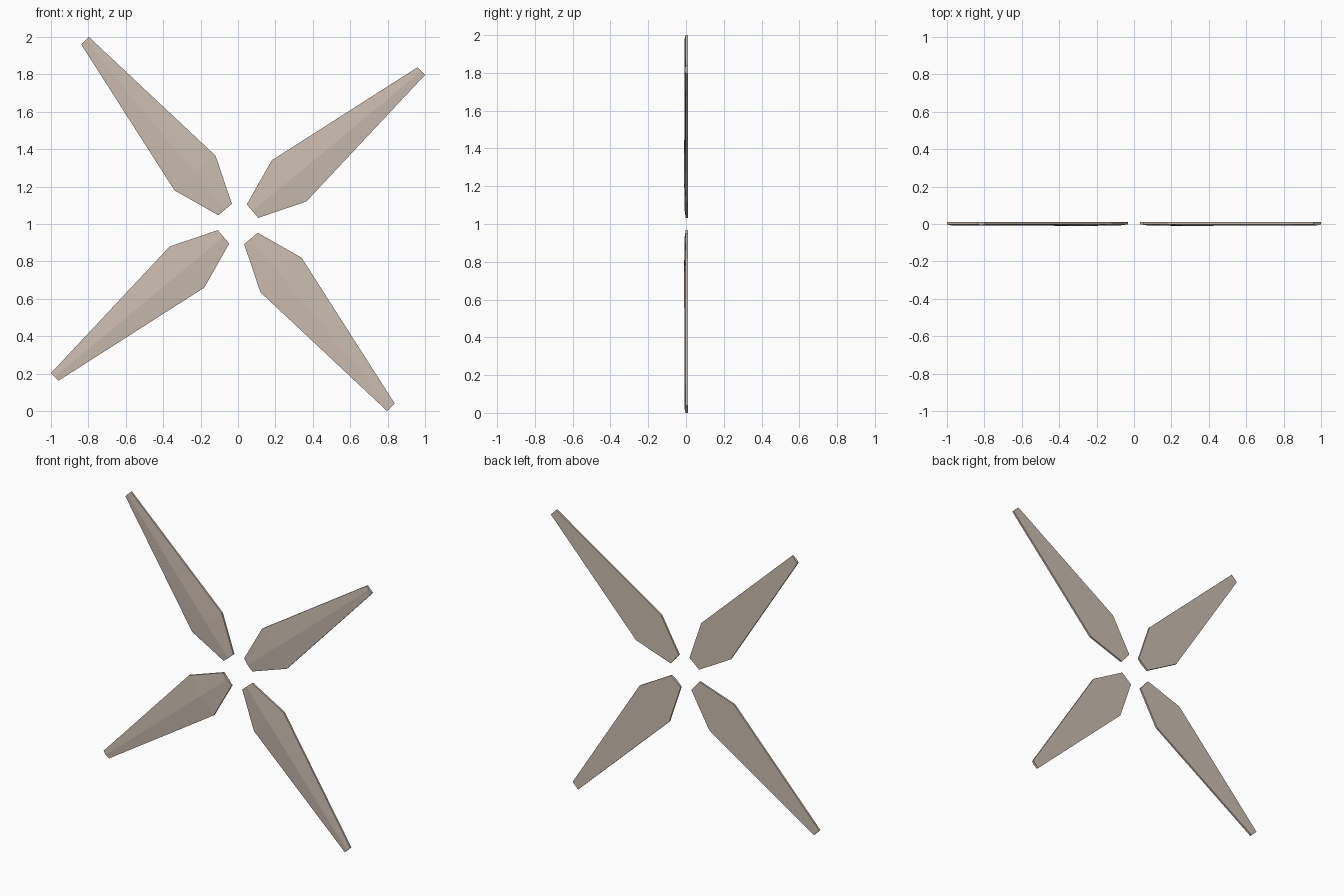
import bpy
from mathutils import Matrix, Vector
from math import pi

if "Cube" in bpy.data.objects:
    bpy.data.objects.remove(bpy.data.objects["Cube"])

# half-blade stations: left edge, right edge (x, z from hub centre), ridge depth
STATIONS = [((0.047, 0.105), (0.108, 0.033), -0.007),
            ((0.180, 0.340), (0.365, 0.120), -0.010),
            ((0.960, 0.838), (1.000, 0.797), -0.007)]
BACK, EDGE = 0.010, -0.002

mat = bpy.data.materials.new("warm_grey")
mat.diffuse_color = (0.60, 0.51, 0.44, 1)
mat.use_nodes = True
mat.node_tree.nodes["Principled BSDF"].inputs["Base Color"].default_value = mat.diffuse_color


def blade(index):
    # each station is a pentagon: flat back, thin side walls, raised front ridge
    turn = Matrix.Translation((0, 0, 1)) @ Matrix.Rotation(-index * pi / 2, 4, 'Y')
    verts = []
    for (lx, lz), (rx, rz), ridge in STATIONS:
        ring = [(lx, BACK, lz), (lx, EDGE, lz),
                ((lx + rx) / 2, ridge, (lz + rz) / 2),
                (rx, EDGE, rz), (rx, BACK, rz)]
        verts += [turn @ Vector(p) for p in ring]
    faces = [(0, 1, 2, 3, 4), (14, 13, 12, 11, 10)]
    for s in (0, 5):
        for i in range(5):
            j = (i + 1) % 5
            faces.append((s + j, s + i, s + 5 + i, s + 5 + j))
    mesh = bpy.data.meshes.new("blade")
    mesh.from_pydata(verts, [], faces)
    mesh.materials.append(mat)
    obj = bpy.data.objects.new(f"blade_{index + 1}", mesh)
    bpy.context.collection.objects.link(obj)
    # consistent outward normals
    import bmesh
    bm = bmesh.new()
    bm.from_mesh(mesh)
    bmesh.ops.recalc_face_normals(bm, faces=bm.faces)
    bm.to_mesh(mesh)
    bm.free()


# four blades around the open centre
for k in range(4):
    blade(k)
